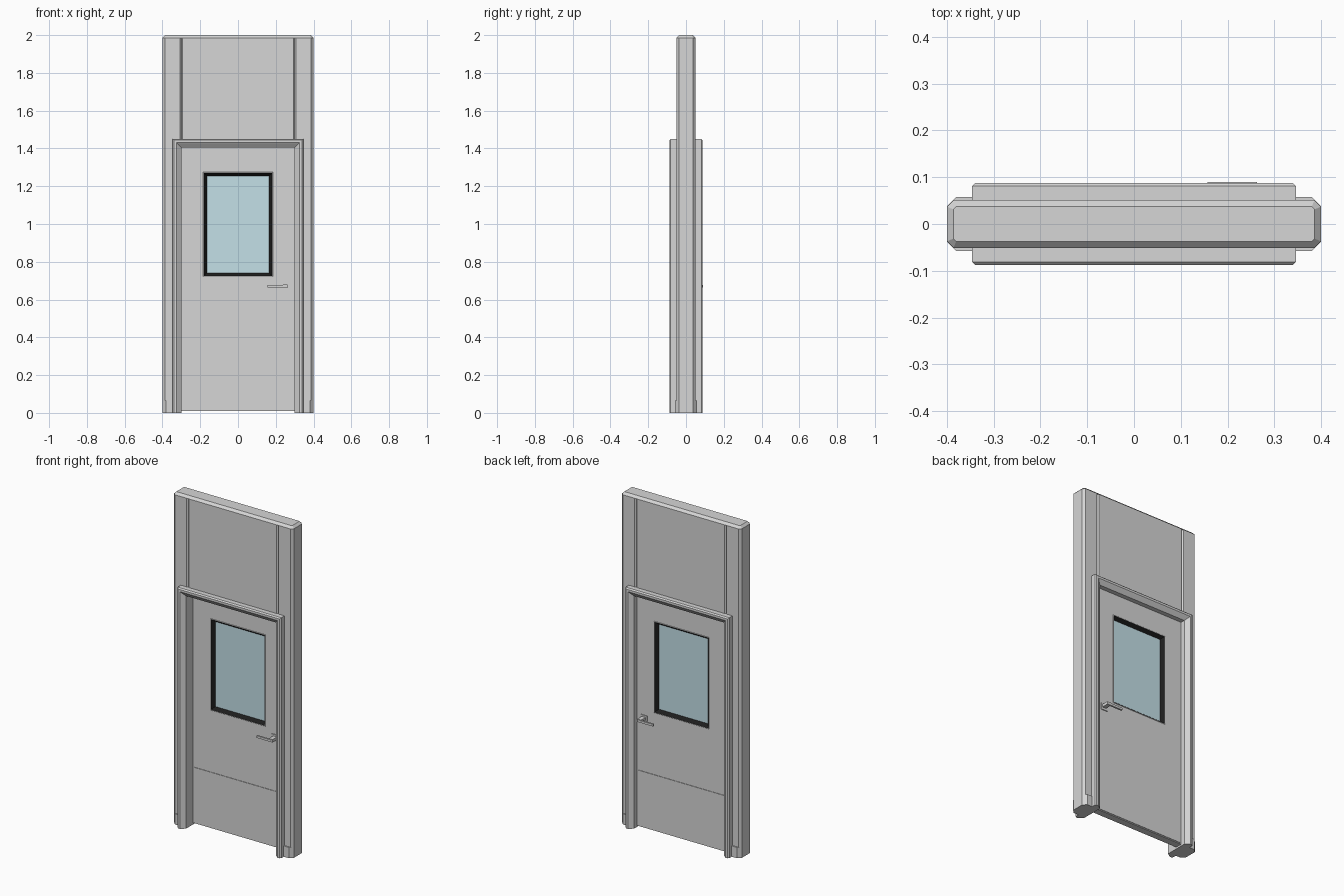
import bpy
import bmesh
from math import pi

if "Cube" in bpy.data.objects:
    bpy.data.objects.remove(bpy.data.objects["Cube"], do_unlink=True)


def material(name, rgb):
    m = bpy.data.materials.new(name)
    m.use_nodes = True
    m.diffuse_color = (*rgb, 1)
    m.node_tree.nodes["Principled BSDF"].inputs["Base Color"].default_value = (*rgb, 1)
    return m


GREY = material("light grey paint", (0.67, 0.67, 0.67))
BLACK = material("black rubber", (0.012, 0.012, 0.012))
GLASS = material("pale blue glass", (0.65, 0.87, 0.94))


def finish(name, bm, mat):
    bmesh.ops.recalc_face_normals(bm, faces=bm.faces)
    mesh = bpy.data.meshes.new(name)
    bm.to_mesh(mesh)
    bm.free()
    mesh.materials.append(mat)
    ob = bpy.data.objects.new(name, mesh)
    bpy.context.collection.objects.link(ob)
    return ob


def box(name, x, y, z, mat=GREY, chamfer=0):
    """Box from (min, max) ranges; chamfer cuts the upright edges, then the top ones."""
    bm = bmesh.new()
    bmesh.ops.create_cube(bm, size=1)
    for v in bm.verts:
        v.co = [r[0] if c < 0 else r[1] for c, r in zip(v.co, (x, y, z))]
    if chamfer:
        upright = [e for e in bm.edges if abs(e.verts[0].co.z - e.verts[1].co.z) > 0.001]
        bmesh.ops.bevel(bm, geom=upright, offset=chamfer, segments=1, affect='EDGES')
        rim = [e for e in bm.edges if all(v.co.z > z[1] - 0.001 for v in e.verts)]
        bmesh.ops.bevel(bm, geom=rim, offset=chamfer, segments=1, affect='EDGES')
    return finish(name, bm, mat)


def sweep(name, profile, path, closed, mat):
    """Mitred frame: path(u) gives the corners for offset u of each (u, y) point."""
    bm = bmesh.new()
    columns = [[bm.verts.new((x, y, z)) for x, z in path(u)] for u, y in profile]
    rings = list(zip(*columns))
    n = len(profile)
    for k in range(len(rings) if closed else len(rings) - 1):
        a, b = rings[k], rings[(k + 1) % len(rings)]
        for i in range(n):
            j = (i + 1) % n
            bm.faces.new((a[i], a[j], b[j], b[i]))
    if not closed:
        bm.faces.new(rings[0])
        bm.faces.new(rings[-1])
    return finish(name, bm, mat)


def cut(ob, cutter):
    mod = ob.modifiers.new("cut", 'BOOLEAN')
    mod.operation = 'DIFFERENCE'
    mod.solver = 'EXACT'
    mod.object = cutter
    bpy.context.view_layer.objects.active = ob
    bpy.ops.object.modifier_apply(modifier=mod.name)
    bpy.data.objects.remove(cutter, do_unlink=True)


def both_faces(half, middle=0):
    """Complete a profile by mirroring it from front to back about y = middle."""
    return ([(u, middle + y) for u, y in half]
            + [(u, middle - y) for u, y in reversed(half)])


# Wall with chamfered edges, door opening and V-shaped panel joints
wall = box("wall", (-0.4, 0.4), (-0.051, 0.051), (0, 2), chamfer=0.014)
cut(wall, box("opening_cutter", (-0.33, 0.33), (-1, 1), (-1, 1.435)))
for sx in (-1, 1):
    for sy in (-1, 1):
        joint = box("joint_cutter", (-0.005, 0.005), (-0.005, 0.005), (1.42, 1.985))
        joint.location = (sx * 0.3, sy * 0.051, 0)
        joint.rotation_euler.z = pi / 4
        cut(wall, joint)

# Door frame: chamfered casings on both faces joined by a flat jamb
RISE = 1.105
sweep("door_frame",
      both_faces([(0.346, 0.04), (0.346, 0.081), (0.339, 0.088), (0.326, 0.088),
                  (0.319, 0.083), (0.3, 0.068)]),
      lambda u: [(-u, 0), (-u, RISE + u), (u, RISE + u), (u, 0)], False, GREY)

# Skirting stubs beside the frame
for sx, side in ((1, "left"), (-1, "right")):
    for sy, face in ((1, "back"), (-1, "front")):
        bm = bmesh.new()
        outline = [(0.335, 0.04), (0.335, 0.058), (0.38, 0.058), (0.4, 0.038), (0.385, 0.036)]
        base = bm.faces.new([bm.verts.new((sx * x, sy * y, 0)) for x, y in outline])
        top = bmesh.ops.extrude_face_region(bm, geom=[base])["geom"]
        for v in top:
            if isinstance(v, bmesh.types.BMVert):
                v.co.z = 0.065
        finish(f"{side}_{face}_skirting", bm, GREY)

# Door leaf, set towards the back of the frame, with window hole
FRONT, BACK = 0.0, 0.042
MID = (FRONT + BACK) / 2
HALF = (BACK - FRONT) / 2
door = box("door_leaf", (-0.299, 0.299), (FRONT, BACK), (0.01, 1.404))
cut(door, box("window_cutter", (-0.18, 0.18), (-1, 1), (0.725, 1.27)))


# Window: glass, sloped black seal and thin trim
def window_path(u):
    x, lo, hi = 0.164 + u, 0.741 - u, 1.254 + u
    return [(-x, lo), (-x, hi), (x, hi), (x, lo)]


box("window_glass", (-0.172, 0.172), (MID - 0.003, MID + 0.003), (0.733, 1.262), GLASS)
sweep("window_seal", both_faces([(0.0, 0.003), (0.016, HALF + 0.001), (0.017, HALF + 0.001)], MID),
      window_path, True, BLACK)
sweep("window_trim", both_faces([(0.016, HALF + 0.002), (0.018, HALF + 0.002), (0.02, HALF)], MID),
      window_path, True, GREY)

# Kick plate and lever handle on each face
for s, surface, face in ((-1, FRONT, "front"), (1, BACK, "back")):
    def out(a, b):
        return tuple(sorted((surface + s * a, surface + s * b)))
    box(f"{face}_kick_plate", (-0.29, 0.29), out(-0.001, 0.003), (0.016, 0.348))
    box(f"{face}_handle_plate", (0.227, 0.27), out(-0.001, 0.005), (0.648, 0.69))
    box(f"{face}_handle_stem", (0.238, 0.263), out(0.004, 0.046), (0.662, 0.68))
    box(f"{face}_handle_lever", (0.157, 0.263), out(0.037, 0.048), (0.663, 0.676))
